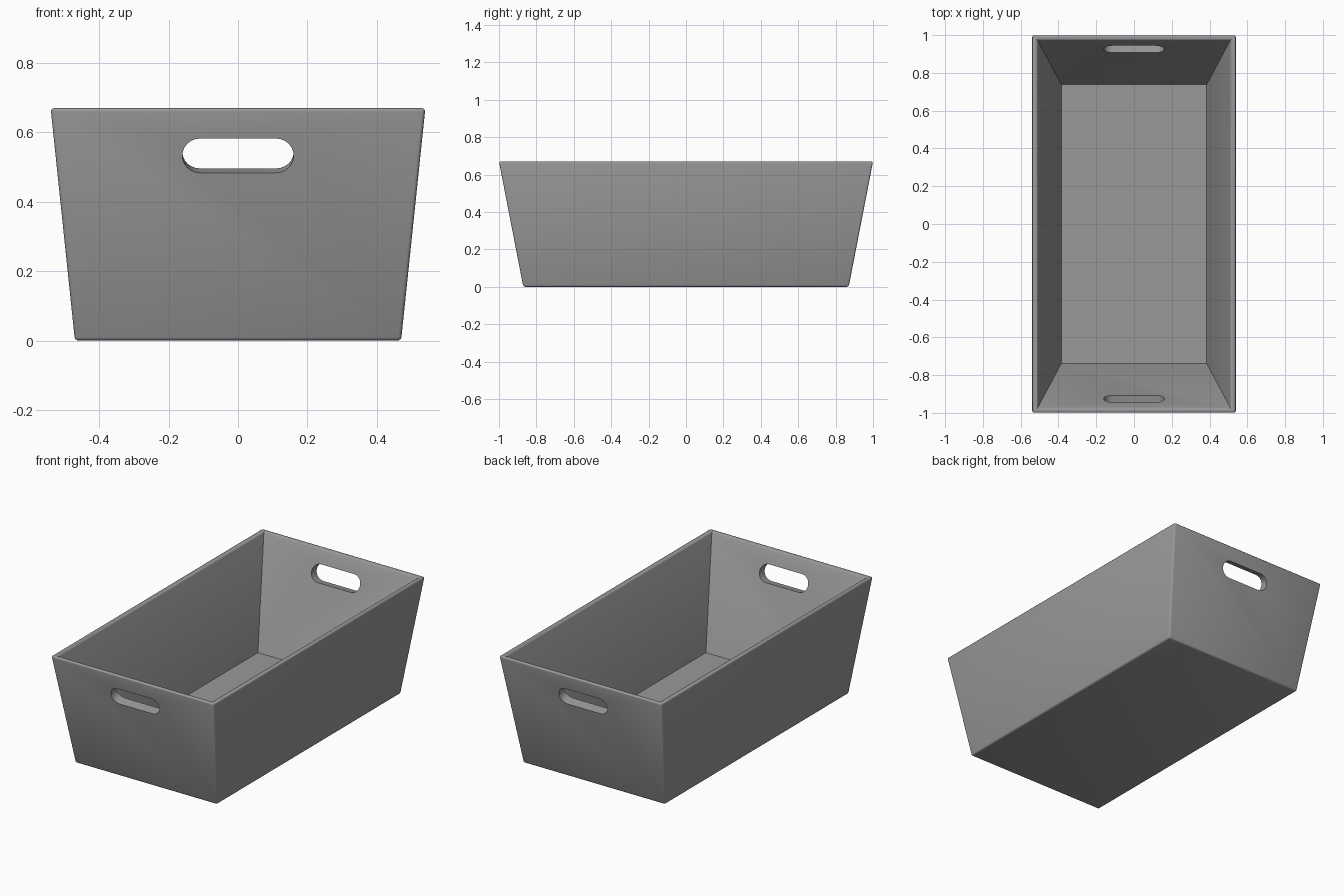
import bpy, bmesh, math

cube = bpy.data.objects.get("Cube")
if cube:
    bpy.data.objects.remove(cube, do_unlink=True)

HEIGHT, FLOOR = 0.67, 0.067
RIM_ROUND = 0.01

grey = bpy.data.materials.new("mid grey")
grey.use_nodes = True
grey.diffuse_color = (0.32, 0.32, 0.32, 1)
grey.node_tree.nodes["Principled BSDF"].inputs["Base Color"].default_value = grey.diffuse_color


def make_object(name, bm):
    bmesh.ops.recalc_face_normals(bm, faces=bm.faces)
    mesh = bpy.data.meshes.new(name)
    bm.to_mesh(mesh)
    bm.free()
    mesh.materials.append(grey)
    obj = bpy.data.objects.new(name, mesh)
    bpy.context.collection.objects.link(obj)
    return obj


def ring(bm, x, y, z):
    return [bm.verts.new((sx * x, sy * y, z))
            for sx, sy in ((-1, -1), (1, -1), (1, 1), (-1, 1))]


def bridge(bm, a, b):
    n = len(a)
    return [bm.faces.new((a[i], a[(i + 1) % n], b[(i + 1) % n], b[i])) for i in range(n)]


# Tapered bin: outer shell, rim and thicker-footed inner walls
bm = bmesh.new()
outer_low = ring(bm, 0.47, 0.87, 0)
outer_top = ring(bm, 0.54, 1.0, HEIGHT)
inner_top = ring(bm, 0.511, 0.975, HEIGHT)
inner_low = ring(bm, 0.385, 0.738, FLOOR)
bm.faces.new(outer_low)
bm.faces.new(inner_low)
outside = bridge(bm, outer_low, outer_top)
rim = bridge(bm, outer_top, inner_top)
bridge(bm, inner_top, inner_low)

# Round the outer edges and both edges of the rim
edges = {e for f in outside + rim for e in f.edges}
rim_diagonals = {e for e in edges
                 if (e.verts[0] in outer_top and e.verts[1] in inner_top)
                 or (e.verts[1] in outer_top and e.verts[0] in inner_top)}
bmesh.ops.bevel(bm, geom=list(edges - rim_diagonals), offset=RIM_ROUND,
                segments=3, profile=0.5, affect='EDGES', clamp_overlap=True)
storage_bin = make_object("storage_bin", bm)


# Slot-shaped cutter, sloping with the end wall
def slot_cutter(side):
    half, radius, steps = 0.109, 0.0515, 12
    profile = []
    for sx, start in ((1, -math.pi / 2), (-1, math.pi / 2)):
        for i in range(steps + 1):
            a = start + math.pi * i / steps
            profile.append((sx * half + radius * math.cos(a), radius * math.sin(a)))
    bm = bmesh.new()
    loops = [[bm.verts.new((x, side * (0.973 - t), 0.533 + z + 0.22 * t)) for x, z in profile]
             for t in (-0.1, 0.2)]
    bridge(bm, *loops)
    for loop in loops:
        bm.faces.new(loop)
    cutter = make_object("handle_cutter", bm)
    cutter.hide_render = True
    return cutter


# Cut a hand hole in each end
bpy.ops.object.select_all(action='DESELECT')
storage_bin.select_set(True)
bpy.context.view_layer.objects.active = storage_bin
for side in (-1, 1):
    cutter = slot_cutter(side)
    mod = storage_bin.modifiers.new("hand_hole", 'BOOLEAN')
    mod.operation = 'DIFFERENCE'
    mod.solver = 'EXACT'
    mod.object = cutter
    bpy.ops.object.modifier_apply(modifier=mod.name)
    bpy.data.objects.remove(cutter, do_unlink=True)

bpy.ops.object.shade_smooth_by_angle(angle=math.radians(35))
